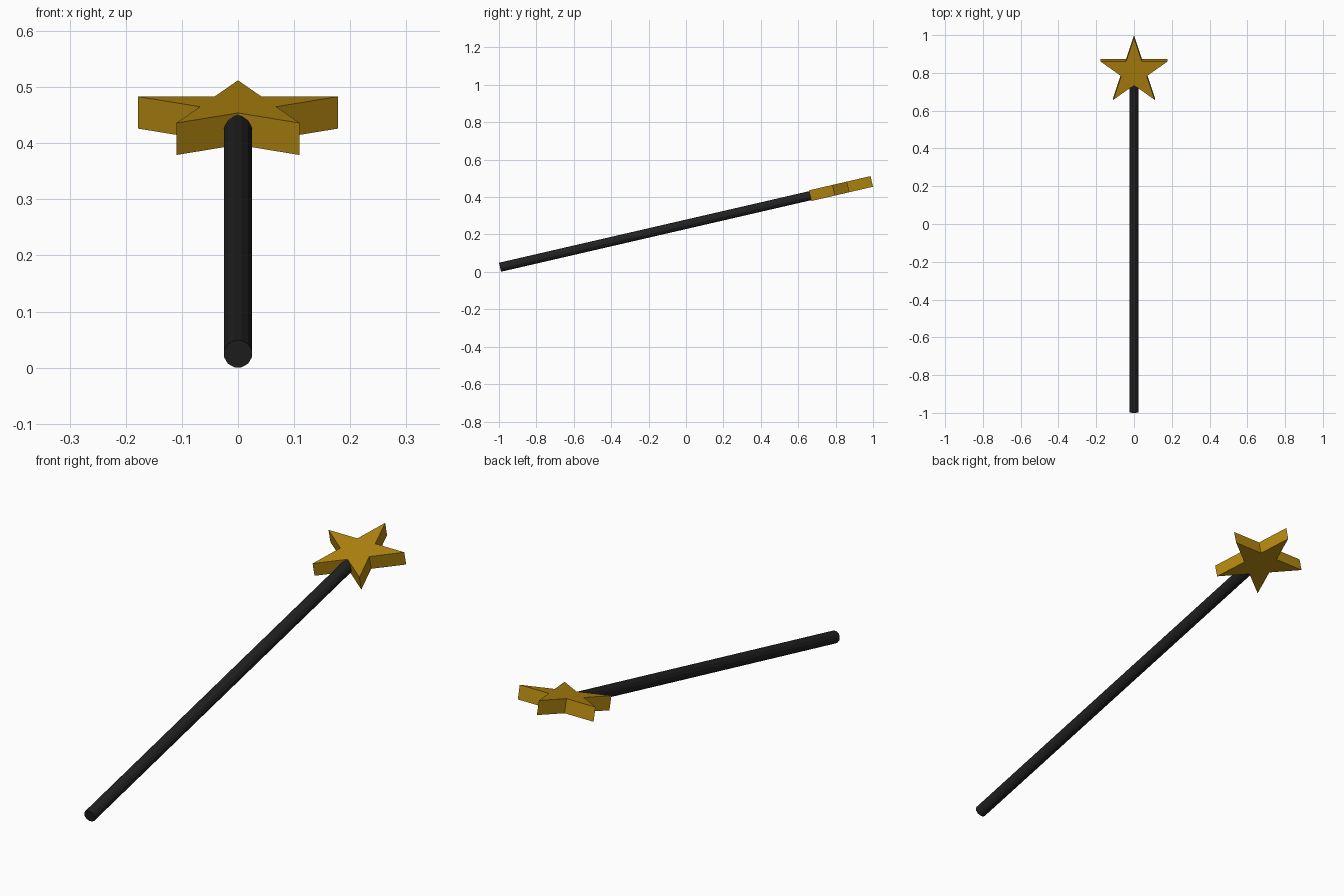
import bpy, bmesh, math
from mathutils import Matrix, Vector

if "Cube" in bpy.data.objects:
    bpy.data.objects.remove(bpy.data.objects["Cube"])

TILT = math.radians(13)
CENTRE = Vector((0, 0.811, 0.4415))      # middle of the star
PLACE = Matrix.Translation(CENTRE) @ Matrix.Rotation(TILT, 4, 'X')


def finish(name, bm, color):
    bmesh.ops.recalc_face_normals(bm, faces=bm.faces)
    bm.transform(PLACE)
    mesh = bpy.data.meshes.new(name)
    bm.to_mesh(mesh)
    bm.free()
    mat = bpy.data.materials.new(name + "_color")
    mat.diffuse_color = color
    mat.use_nodes = True
    mat.node_tree.nodes["Principled BSDF"].inputs["Base Color"].default_value = mat.diffuse_color
    mesh.materials.append(mat)
    obj = bpy.data.objects.new(name, mesh)
    bpy.context.collection.objects.link(obj)
    return obj


# Rod: low-poly cylinder running from the handle end into the star
START, END, RADIUS, SIDES = -1.853, 0.0, 0.0255, 12
bm = bmesh.new()
bmesh.ops.create_cone(
    bm, cap_ends=True, segments=SIDES, radius1=RADIUS, radius2=RADIUS, depth=END - START,
    matrix=Matrix.Translation((0, (START + END) / 2, 0))
    @ Matrix.Rotation(math.pi / 2, 4, 'X') @ Matrix.Rotation(math.pi / SIDES, 4, 'Z'))
finish("wand_rod", bm, (0.015, 0.015, 0.015, 1))

# Star: flat five-pointed plate
OUTER, INNER, THICK = 0.187, 0.0714, 0.0585
bm = bmesh.new()
outline = []
for i in range(10):
    r = INNER if i % 2 else OUTER
    a = math.pi / 2 + i * math.pi / 5
    outline.append(bm.verts.new((r * math.cos(a), r * math.sin(a), -THICK / 2)))
face = bm.faces.new(outline)
top = bmesh.ops.extrude_face_region(bm, geom=[face], use_keep_orig=True)
bmesh.ops.translate(bm, vec=(0, 0, THICK),
                    verts=[g for g in top["geom"] if isinstance(g, bmesh.types.BMVert)])
finish("star", bm, (0.45, 0.24, 0.005, 1))
